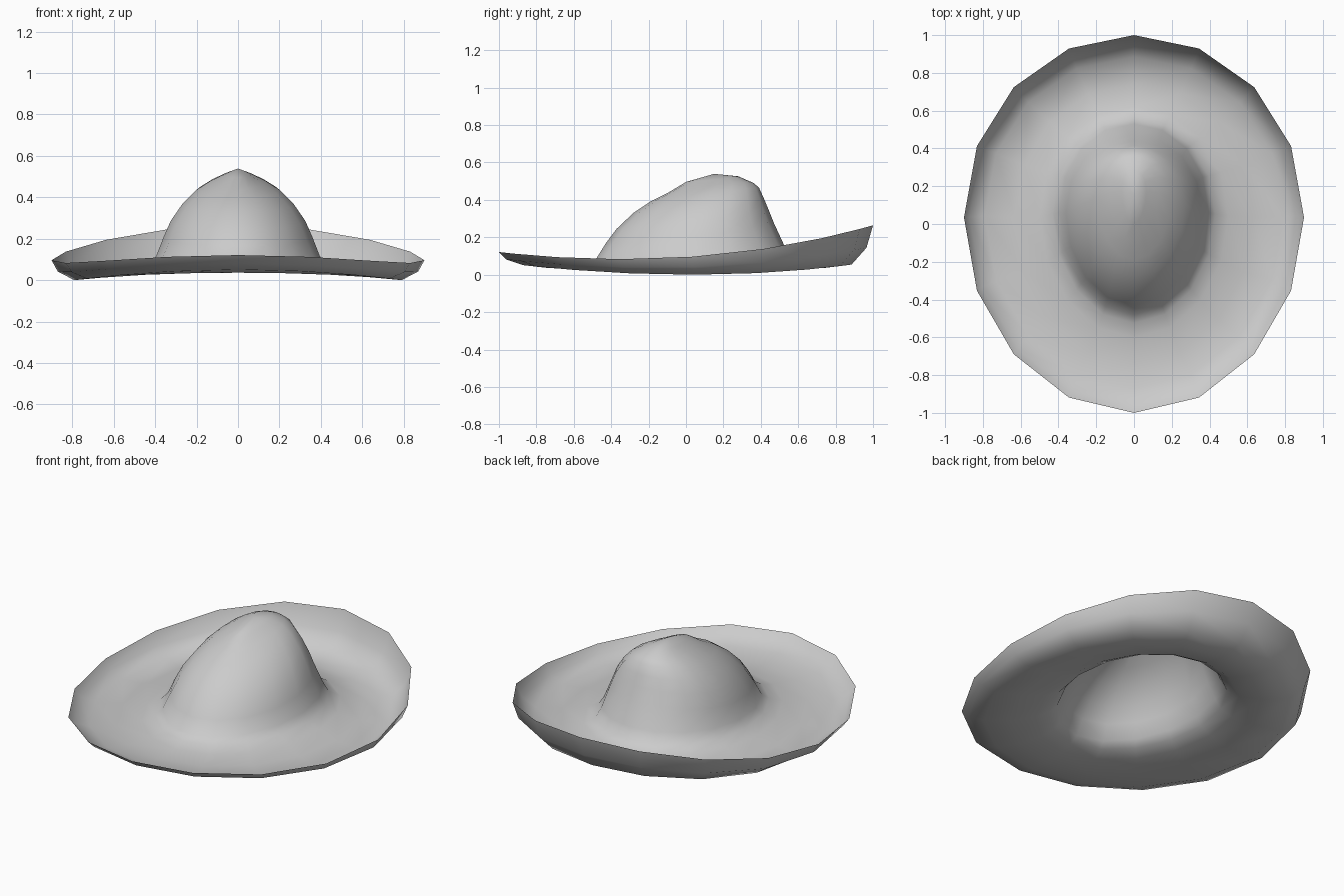
import bpy, bmesh
from math import sin, cos, pi

cube = bpy.data.objects.get("Cube")
if cube:
    bpy.data.objects.remove(cube, do_unlink=True)

SIDES = 16

felt = bpy.data.materials.new("grey felt")
felt.use_nodes = True
GREY = (0.6, 0.6, 0.6, 1)
felt.diffuse_color = GREY
felt.node_tree.nodes["Principled BSDF"].inputs["Base Color"].default_value = GREY

# Oval rings from rim to crown top:
# half width, front y, back y, front z, side z, back z
BRIM = [
    (.90, -1.0, 1.0, .125, .10, .268),
    (.87, -.96, .965, .085, .045, .148),
    (.79, -.87, .885, .055, .004, .058),
    (.63, -.74, .74, .04, .02, .04),
    (.50, -.60, .62, .045, .045, .055),
]
CROWN = [
    (.43, -.525, .56, .065, .075, .09),
    (.395, -.48, .53, .09, .12, .15),
    (.36, -.43, .47, .17, .21, .28),
    (.325, -.37, .44, .25, .29, .355),
    (.27, -.28, .415, .335, .37, .415),
    (.20, -.19, .39, .395, .44, .47),
    (.13, -.10, .36, .44, .485, .495),
    (.065, .0, .28, .50, .515, .53),
]
PEAK = (0, .15, .543)


def add_ring(bm, width, front, back, zf, zs, zb):
    """One oval ring whose height blends from front to side to back."""
    verts = []
    for i in range(SIDES):
        a = 2 * pi * i / SIDES
        s, c = sin(a), cos(a)
        y = (front + back) / 2 + (back - front) / 2 * c + .035 * s * s
        z = zs + (zb - zf) / 2 * c + ((zb + zf) / 2 - zs) * c * c
        verts.append(bm.verts.new((width * s, y, z)))
    return verts


# Hat: one open sheet, lofted from the rim up to the peak
bm = bmesh.new()
rings = [add_ring(bm, *r) for r in BRIM + CROWN]
for low, high in zip(rings, rings[1:]):
    for i in range(SIDES):
        j = (i + 1) % SIDES
        bm.faces.new((low[j], low[i], high[i], high[j]))
peak = bm.verts.new(PEAK)
for i in range(SIDES):
    bm.faces.new((rings[-1][(i + 1) % SIDES], rings[-1][i], peak))

# Rest the brim on the ground
lowest = min(v.co.z for v in bm.verts)
for v in bm.verts:
    v.co.z -= lowest

mesh = bpy.data.meshes.new("hat")
bm.to_mesh(mesh)
bm.free()
mesh.materials.append(felt)
mesh.shade_smooth()
hat = bpy.data.objects.new("hat", mesh)
bpy.context.collection.objects.link(hat)
